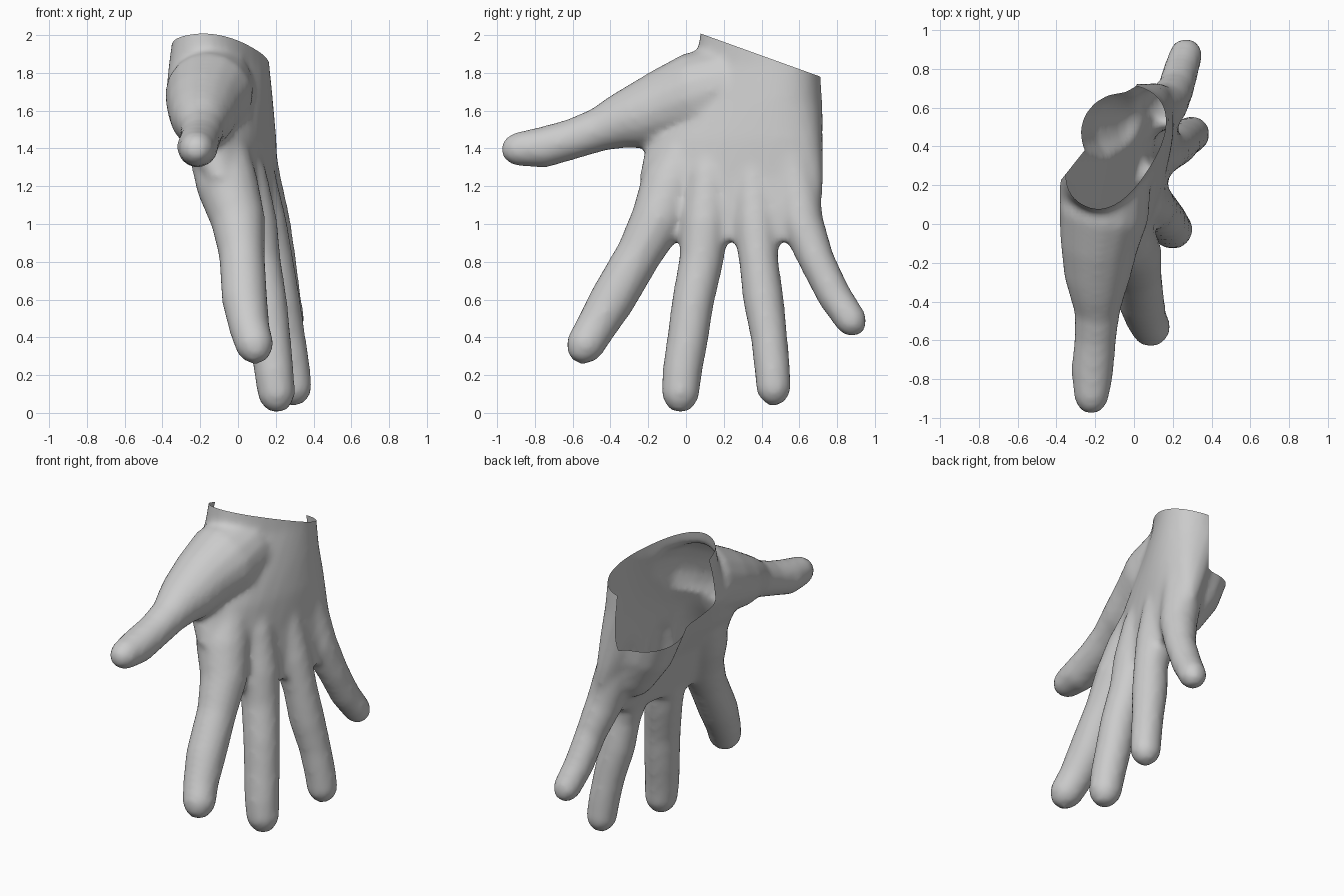
import bpy, bmesh, math
from mathutils import Vector

cube = bpy.data.objects.get("Cube")
if cube:
    bpy.data.objects.remove(cube)

skin = bpy.data.materials.new("light_grey_skin")
skin.use_nodes = True
skin.diffuse_color = (0.6, 0.6, 0.6, 1)
skin.node_tree.nodes["Principled BSDF"].inputs["Base Color"].default_value = (0.6, 0.6, 0.6, 1)


def loft(bm, rings):
    """Skin a list of point rings into a closed tube."""
    loops = [[bm.verts.new(p) for p in ring] for ring in rings]
    for a, b in zip(loops, loops[1:]):
        for i in range(len(a)):
            j = (i + 1) % len(a)
            bm.faces.new((a[i], a[j], b[j], b[i]))
    bm.faces.new(loops[0][::-1])
    bm.faces.new(loops[-1])


def slice_ring(z, cx, cy, length, thick, tilt, n=32):
    """Rounded, tilted palm cross-section."""
    t, ring = math.radians(tilt), []
    for k in range(n):
        a = 2 * math.pi * k / n
        c, s = math.cos(a), math.sin(a)
        u = length * math.copysign(abs(c) ** 0.85, c)
        v = thick * math.copysign(abs(s) ** 0.85, s)
        ring.append((cx + u * math.sin(t) + v * math.cos(t),
                     cy + u * math.cos(t) - v * math.sin(t), z))
    return ring


def finger(bm, path, n=16):
    """Round tube through (x, y, z, radius) points with a blunt domed tip."""
    pts = [Vector(p[:3]) for p in path]
    radii = [p[3] for p in path]
    d = (pts[-1] - pts[-2]).normalized()
    end, r = pts[-1].copy(), radii[-1]
    for along, size in ((0.45, 0.8), (0.85, 0.4)):
        pts.append(end + d * r * along)
        radii.append(r * size)
    rings = []
    for i, p in enumerate(pts):
        axis = (pts[min(i + 1, len(pts) - 1)] - pts[max(i - 1, 0)]).normalized()
        side = axis.cross(Vector((1, 0, 0))).normalized()
        up = side.cross(axis)
        rings.append([p + radii[i] * (math.cos(a) * side + math.sin(a) * up)
                      for a in (2 * math.pi * k / n for k in range(n))])
    loft(bm, rings)


bm = bmesh.new()

# Palm and wrist
loft(bm, [slice_ring(*s) for s in (
    (2.12, -0.09, 0.40, 0.33, 0.18, 30),
    (1.85, -0.10, 0.38, 0.35, 0.21, 30),
    (1.65, -0.10, 0.33, 0.41, 0.235, 24),
    (1.45, -0.05, 0.26, 0.48, 0.20, 18),
    (1.25, 0.01, 0.24, 0.50, 0.15, 14),
    (1.08, 0.06, 0.26, 0.47, 0.12, 14),
    (0.91, 0.10, 0.26, 0.35, 0.085, 14))])

# Heel of the palm below the little finger side
finger(bm, [(-0.10, 0.46, 1.78, 0.18), (-0.08, 0.48, 1.50, 0.205),
            (-0.03, 0.49, 1.32, 0.18), (0.04, 0.50, 1.14, 0.13)])

# Thumb and its muscle
finger(bm, [(-0.12, 0.25, 1.74, 0.21), (-0.155, 0.06, 1.68, 0.235),
            (-0.18, -0.12, 1.62, 0.20), (-0.19, -0.28, 1.56, 0.17),
            (-0.19, -0.36, 1.54, 0.145), (-0.19, -0.46, 1.50, 0.117),
            (-0.20, -0.60, 1.45, 0.108), (-0.215, -0.76, 1.405, 0.11),
            (-0.22, -0.90, 1.395, 0.09)])

# Index, middle, ring and little fingers
finger(bm, [(-0.11, 0.03, 1.42, 0.16), (-0.055, -0.08, 1.20, 0.165),
            (0.0, -0.15, 1.02, 0.145),
            (0.02, -0.25, 0.84, 0.122), (0.035, -0.39, 0.60, 0.122),
            (0.06, -0.48, 0.45, 0.108), (0.09, -0.54, 0.35, 0.102)])
finger(bm, [(-0.01, 0.16, 1.48, 0.09), (0.035, 0.12, 1.25, 0.12),
            (0.08, 0.10, 1.0, 0.13),
            (0.11, 0.08, 0.80, 0.118), (0.15, 0.035, 0.58, 0.112),
            (0.17, 0.01, 0.40, 0.11), (0.19, -0.02, 0.22, 0.106),
            (0.205, -0.03, 0.09, 0.10)])
finger(bm, [(0.06, 0.35, 1.48, 0.09), (0.09, 0.36, 1.25, 0.11),
            (0.14, 0.37, 1.0, 0.12),
            (0.19, 0.385, 0.80, 0.105), (0.22, 0.41, 0.60, 0.109),
            (0.26, 0.44, 0.40, 0.098), (0.285, 0.455, 0.25, 0.096),
            (0.30, 0.465, 0.12, 0.093)])
finger(bm, [(0.07, 0.54, 1.48, 0.12), (0.10, 0.575, 1.25, 0.125),
            (0.165, 0.615, 1.0, 0.115), (0.215, 0.695, 0.80, 0.095),
            (0.24, 0.785, 0.62, 0.092), (0.27, 0.88, 0.48, 0.085)])

bmesh.ops.recalc_face_normals(bm, faces=bm.faces)
mesh = bpy.data.meshes.new("hand")
bm.to_mesh(mesh)
bm.free()
hand = bpy.data.objects.new("hand", mesh)
bpy.context.collection.objects.link(hand)

# Fuse the parts into one soft skin
fuse = hand.modifiers.new("fuse", "REMESH")
fuse.mode = "VOXEL"
fuse.voxel_size = 0.02
soften = hand.modifiers.new("soften", "SMOOTH")
soften.factor = 0.5
soften.iterations = 10
graph = bpy.context.evaluated_depsgraph_get()
skinned = bpy.data.meshes.new_from_object(hand.evaluated_get(graph))
hand.modifiers.clear()
hand.data = skinned

# Open the wrist: slanted rim, with the heel of the palm cut away
bm = bmesh.new()
bm.from_mesh(skinned)
rim = (Vector((0, 0.1, 2.0)), Vector((0, 0.36, 1)).normalized())
heel = (Vector((0, 0.70, 0)), Vector((-0.78, 0.62, 0)).normalized())
ledge = (Vector((-0.36, 0.27, 1.50)), Vector((0, 0.2, 1)).normalized())
for co, no in (rim, heel, ledge):
    bmesh.ops.bisect_plane(bm, geom=bm.verts[:] + bm.edges[:] + bm.faces[:],
                           plane_co=co, plane_no=no)


def beyond(p, plane):
    return (p - plane[0]).dot(plane[1]) > 0


cut = []
for f in bm.faces:
    c = f.calc_center_median()
    if beyond(c, rim) or (beyond(c, heel) and beyond(c, ledge)):
        cut.append(f)
bmesh.ops.delete(bm, geom=cut, context="FACES")
bm.to_mesh(skinned)
bm.free()

skinned.materials.clear()
skinned.materials.append(skin)
bpy.context.view_layer.objects.active = hand
hand.select_set(True)
bpy.ops.object.shade_smooth_by_angle(angle=math.radians(60))
